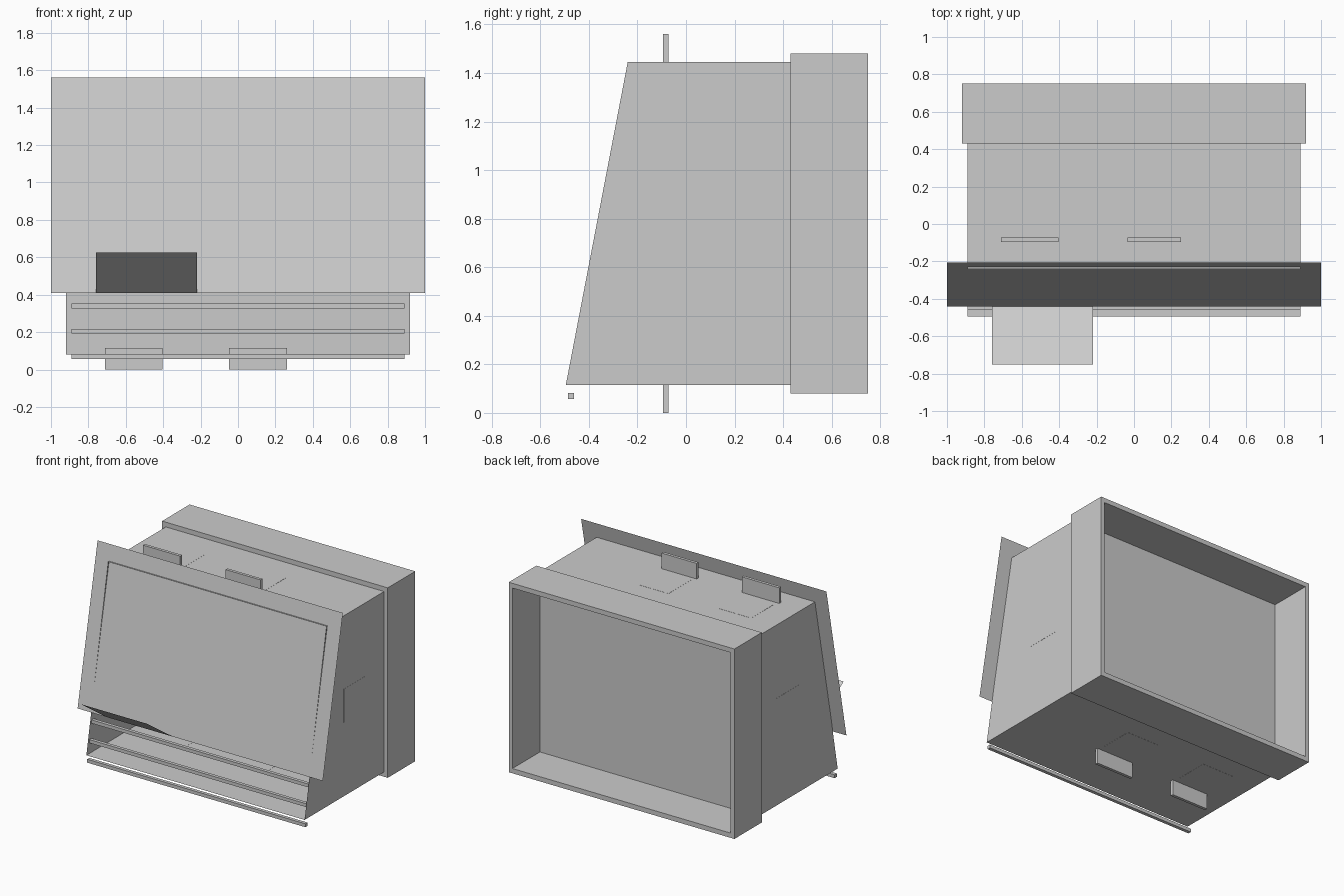
import bpy

if "Cube" in bpy.data.objects:
    bpy.data.objects.remove(bpy.data.objects["Cube"])


def mesh(name, verts, faces):
    me = bpy.data.meshes.new(name)
    me.from_pydata(verts, [], faces)
    me.update()
    ob = bpy.data.objects.new(name, me)
    bpy.context.collection.objects.link(ob)
    return ob


def box(name, x0, x1, y0, y1, z0, z1):
    v = [(x, y, z) for x in (x0, x1) for y in (y0, y1) for z in (z0, z1)]
    f = [(0, 1, 3, 2), (4, 6, 7, 5), (0, 4, 5, 1), (2, 3, 7, 6), (0, 2, 6, 4), (1, 5, 7, 3)]
    return mesh(name, v, f)


def loop(hx, y0, y1, z0, z1):
    # rectangle facing the front; y0 at the bottom, y1 at the top
    return [(-hx, y0, z0), (hx, y0, z0), (hx, y1, z1), (-hx, y1, z1)]


def bridge(a, b):
    return [(a + i, a + (i + 1) % 4, b + (i + 1) % 4, b + i) for i in range(4)]


BOT, TOP = 0.115, 1.445

# cabinet: thin shell, open slanted front, closed back
mesh("cabinet_shell",
     loop(0.89, -0.495, -0.24, BOT, TOP) + loop(0.89, 0.43, 0.43, BOT, TOP),
     [tuple(reversed(f)) for f in bridge(0, 4)] + [(7, 6, 5, 4)])

# deep rear surround, open at the back
mesh("rear_frame",
     loop(0.92, 0.43, 0.43, 0.08, 1.48) + loop(0.92, 0.75, 0.75, 0.08, 1.48)
     + loop(0.89, 0.75, 0.75, BOT, TOP) + loop(0.89, 0.43, 0.43, BOT, TOP),
     bridge(4, 0) + bridge(8, 4) + bridge(12, 8) + bridge(0, 12))

# sloping front sheet and the small flap tilted out of its lower edge
mesh("front_panel", loop(1.0, -0.44, -0.207, 0.41, 1.56), [(0, 1, 2, 3)])
mesh("front_flap", [(-0.76, -0.44, 0.41), (-0.22, -0.44, 0.41),
                    (-0.22, -0.75, 0.625), (-0.76, -0.75, 0.625)], [(0, 1, 2, 3)])

# ladder of horizontal bars following the slope
for i in range(11):
    y, z = -0.473 + 0.026 * i, 0.07 + 0.135 * i
    box(f"front_bar_{i}", -0.89, 0.89, y - 0.0125, y + 0.0125, z - 0.0125, z + 0.0125)

# upright tabs above and below, each with a flush plate behind it
for side, tabs in (("top", ((-0.71, -0.405), (-0.035, 0.25))),
                   ("bottom", ((-0.71, -0.405), (-0.047, 0.263)))):
    z0, z1 = (TOP, 1.56) if side == "top" else (0.0, BOT)
    zs = TOP if side == "top" else BOT
    for i, (x0, x1) in enumerate(tabs):
        box(f"{side}_tab_{i}", x0, x1, -0.095, -0.073, z0, z1)
        box(f"{side}_plate_{i}", x0 + 0.02, x1 - 0.02, -0.04, 0.225, zs - 0.001, zs + 0.001)

# flush side plates
for s, n in ((-1, "left"), (1, "right")):
    box(f"{n}_side_plate", s * 0.89 - 0.001, s * 0.89 + 0.001, -0.04, 0.225, 0.66, 0.905)
